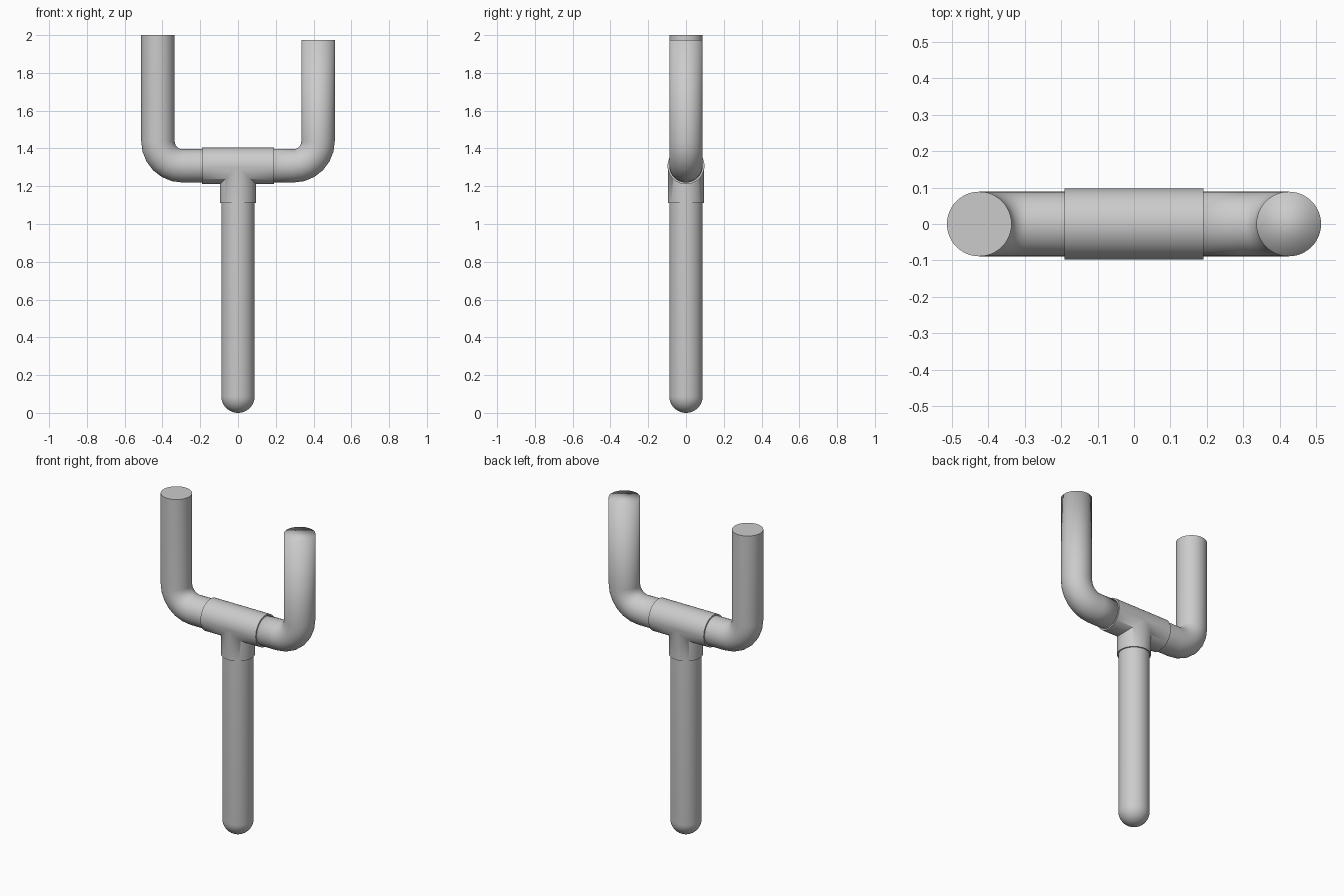
import bpy, bmesh
from math import sin, cos, pi, radians
from mathutils import Matrix

if "Cube" in bpy.data.objects:
    bpy.data.objects.remove(bpy.data.objects["Cube"])

R, TEE_R = 0.0885, 0.0975     # pipe and fitting radii
AXIS_Z, ARM_X, BEND = 1.308, 0.424, 0.13
SIDES = 48


def sweep(name, rings, angle=40):
    """Skin circles lying in the XZ plane path: each ring is (x, z, tilt, radius)."""
    bm = bmesh.new()
    loops = []
    for x, z, tilt, r in rings:
        loop = []
        for i in range(SIDES):
            a = 2 * pi * i / SIDES
            u, v = r * cos(a), r * sin(a)
            loop.append(bm.verts.new((x + u * cos(tilt), v, z - u * sin(tilt))))
        loops.append(loop)
    for a, b in zip(loops, loops[1:]):
        for i in range(SIDES):
            j = (i + 1) % SIDES
            bm.faces.new((a[i], a[j], b[j], b[i]))
    bm.faces.new(loops[0][::-1])
    bm.faces.new(loops[-1])
    bmesh.ops.recalc_face_normals(bm, faces=bm.faces)
    mesh = bpy.data.meshes.new(name)
    bm.to_mesh(mesh)
    bm.free()
    ob = bpy.data.objects.new(name, mesh)
    bpy.context.collection.objects.link(ob)
    smooth(ob, angle)
    return ob


def smooth(ob, angle):
    bpy.ops.object.select_all(action='DESELECT')
    ob.select_set(True)
    bpy.context.view_layer.objects.active = ob
    bpy.ops.object.shade_smooth_by_angle(angle=radians(angle))


def arm(name, side, top, angle):
    """Elbowed arm: level run out of the fitting, bend, then upright."""
    rings = [(side * 0.15, AXIS_Z, side * pi / 2, R)]
    for i in range(7):
        t = pi / 2 * i / 6
        rings.append((side * (ARM_X - BEND + BEND * sin(t)),
                      AXIS_Z + BEND - BEND * cos(t), side * (pi / 2 - t), R))
    rings.append((side * ARM_X, top, 0, R))
    return sweep(name, rings, angle)


# Two arms; the shorter one has a softly shaded end
arm("left_arm", -1, 2.0, 40)
arm("right_arm", 1, 1.975, 180)

# Handle with a rounded foot
dome = [(0, R - R * cos(t), 0, max(R * sin(t), 0.0005))
        for t in [pi / 2 * i / 10 for i in range(11)]]
sweep("handle", dome + [(0, 1.19, 0, R)])

# Tee fitting: sleeve and downward branch merged into one body
tee = sweep("tee_fitting", [(-0.19, AXIS_Z, pi / 2, TEE_R), (0.19, AXIS_Z, pi / 2, TEE_R)])
branch = sweep("tee_branch_helper", [(0, 1.112, 0, 0.096), (0, AXIS_Z, 0, 0.096)])
branch.hide_render = True
union = tee.modifiers.new("join_branch", 'BOOLEAN')
union.operation = 'UNION'
union.solver = 'EXACT'
union.object = branch
bpy.ops.object.select_all(action='DESELECT')
tee.select_set(True)
bpy.context.view_layer.objects.active = tee
bpy.ops.object.modifier_apply(modifier=union.name)
bpy.data.objects.remove(branch)
smooth(tee, 60)
